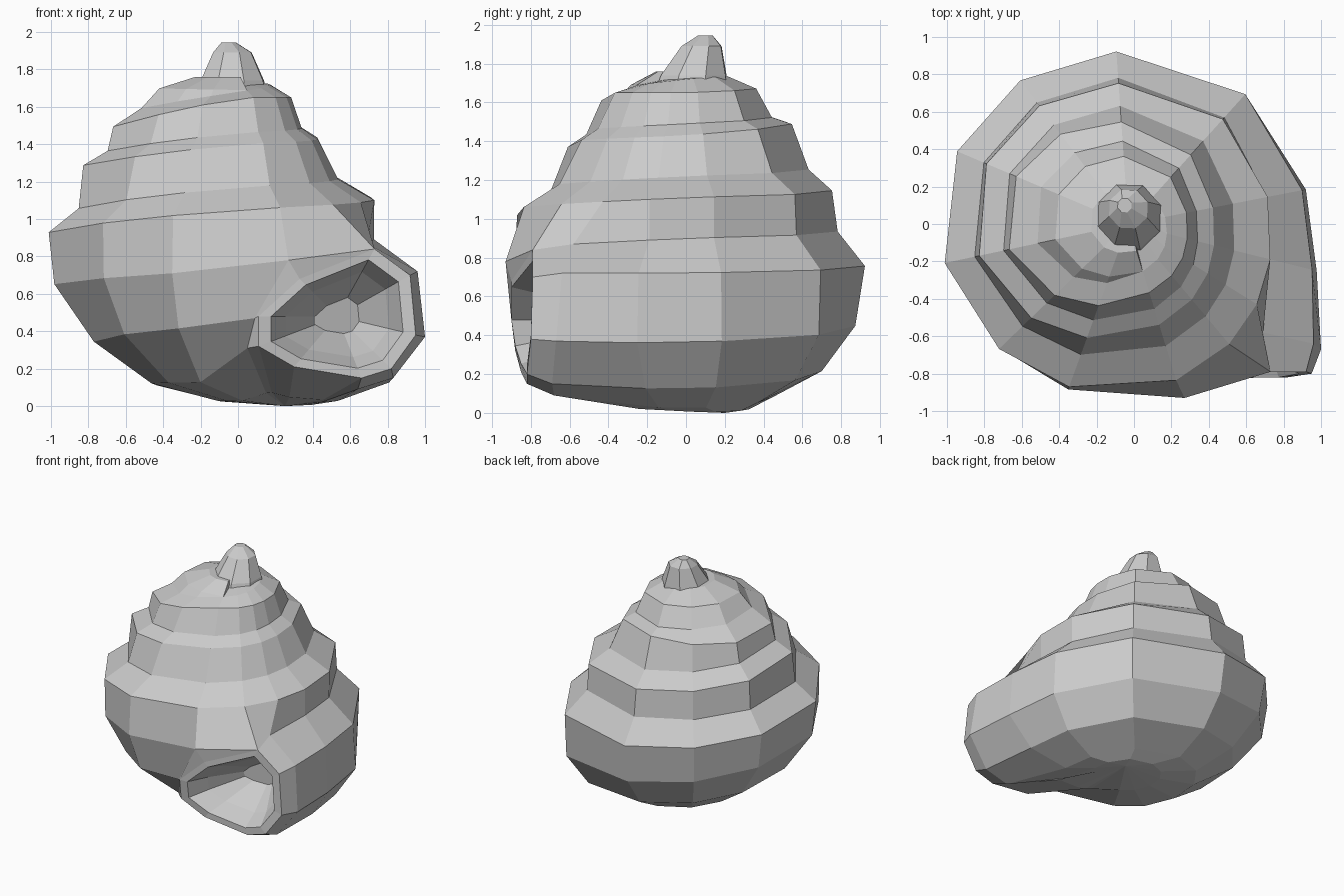
import bpy, bmesh
from math import sin, cos, radians, floor
from mathutils import Vector

cube = bpy.data.objects.get("Cube")
if cube:
    bpy.data.objects.remove(cube)

grey = bpy.data.materials.new("shell_grey")
grey.use_nodes = True
grey.diffuse_color = (0.6, 0.6, 0.6, 1)
grey.node_tree.nodes["Principled BSDF"].inputs["Base Color"].default_value = (0.6, 0.6, 0.6, 1)

# Column headings around one turn, in degrees clockwise from +x
HEADINGS = [73, 110, 136, 168, 203, 233, 266, 312, 349, 374, 392, 410]
TURN = len(HEADINGS)
FIRST = -3 * TURN

# (radius, height) at each quarter turn; the lists end on the same quarter
SHOULDER = [(.265, 1.69), (.42, 1.70), (.36, 1.67), (.31, 1.65),
            (.40, 1.65), (.69, 1.47), (.54, 1.49), (.45, 1.43),
            (.59, 1.40), (.85, 1.27), (.75, 1.14), (.76, 1.11),
            (.90, 1.05), (1.02, .91), (.92, .75), (.95, .72), (1.35, .72)]
SUTURE = [(.15, 1.76), (.21, 1.76), (.20, 1.74), (.20, 1.72),
          (.28, 1.68), (.53, 1.58), (.44, 1.52), (.36, 1.49),
          (.50, 1.46), (.71, 1.35), (.63, 1.25), (.56, 1.22),
          (.71, 1.17), (.86, 1.04), (.78, .93), (.75, .90), (.95, .84)]
MID = [(.93, .73), (.98, .64), (.87, .44), (.98, .36), (1.35, .37)]
LOW = [(.87, .44), (.74, .33), (.70, .21), (.82, .12), (1.1, .16)]
BASE = [(.52, .13), (.43, .12), (.45, .08), (.55, .02), (.75, .07)]

# Rim of the opening, from its top round the outer side to the inner side
LIP = [Vector(p) for p in [
    (.73, -.79, .84), (.92, -.79, .70), (.95, -.80, .38), (.82, -.82, .20),
    (.66, -.82, .15), (.30, -.85, .21), (.11, -.88, .32), (.11, -.90, .48),
    (.33, -.90, .68)]]
# Fuller section of the whorl just behind the rim
FLARE = [Vector(p) for p in [
    (.69, -.58, .87), (.96, -.64, .72), (1.0, -.67, .37), (.83, -.69, .15),
    (.64, -.68, .09)]]


def spiral(table, col):
    """Point of a spiral row at a column number."""
    angle = HEADINGS[col % TURN] + 360 * (col // TURN)
    pos = (angle - 90) / 90 + len(table) - 5
    pos = min(max(pos, 0), len(table) - 1.001)
    i = floor(pos)
    r, z = Vector(table[i]).lerp(Vector(table[i + 1]), pos - i)
    return Vector((r * cos(radians(angle)) - .03, -r * sin(radians(angle)), z))


def finish(bm, name):
    bmesh.ops.remove_doubles(bm, verts=bm.verts, dist=0.0005)
    bmesh.ops.recalc_face_normals(bm, faces=bm.faces)
    mesh = bpy.data.meshes.new(name)
    bm.to_mesh(mesh)
    bm.free()
    mesh.materials.append(grey)
    ob = bpy.data.objects.new(name, mesh)
    bpy.context.collection.objects.link(ob)


def face(bm, *points):
    bm.faces.new([bm.verts.new(p) for p in points])


def strip(bm, upper, lower):
    for i in range(len(upper) - 1):
        face(bm, upper[i], upper[i + 1], lower[i + 1], lower[i])


# Spiral rows
cols = range(FIRST, TURN)
suture = {c: spiral(SUTURE, c) for c in cols}
shoulder = {c: spiral(SHOULDER, c) for c in cols}
mid, low, base = [[spiral(t, c) for c in range(TURN)] for t in (MID, LOW, BASE)]

# The last columns meet the rim; the first tucks in beside it
for c, section in ((TURN - 2, FLARE), (TURN - 1, LIP)):
    suture[c], shoulder[c], mid[c], low[c], base[c] = section[:5]
mid[0], low[0], base[0] = (Vector(p) for p in
                           [(.27, -.93, .78), (.09, -.88, .47), (.05, -.82, .31)])

# Spire: sloping ledge and wall of every whorl
bm = bmesh.new()
strip(bm, [suture[c] for c in cols], [shoulder[c] for c in cols])
wall = range(FIRST, 1)
strip(bm, [shoulder[c] for c in wall],
      [suture[c + TURN] if c < 0 else mid[0] for c in wall])

# Crown closes the first whorl
crown = Vector((-.03, .05, 1.75))
for c in range(FIRST, FIRST + TURN):
    face(bm, crown, suture[c], suture[c + 1])
face(bm, crown, suture[FIRST], shoulder[FIRST], suture[FIRST + TURN])

# Body whorl
strip(bm, [shoulder[c] for c in range(TURN)], mid)
strip(bm, mid, low)
strip(bm, low, base)

# Rounded underside
pole = Vector((.25, .2, 0))
ring = base + LIP[5:7] + [base[0]]
sole = [p.lerp(pole, .5) for p in ring]
for p in sole:
    p.z *= .45
strip(bm, ring, sole)
for a, b in zip(sole, sole[1:]):
    face(bm, pole, a, b)

# Inner side of the opening joins the body
face(bm, mid[0], LIP[8], LIP[0])
strip(bm, [mid[0], low[0], base[0]], [LIP[8], LIP[7], LIP[6]])

# Flat rim and narrowing hollow
middle = Vector((.53, 0, .48))
rings = [LIP]
for scale, depth in ((.84, 0), (.66, .15), (.28, .38)):
    loop = []
    for p in LIP:
        q = middle + (p - middle) * scale
        q.y = p.y + depth
        loop.append(q)
    rings.append(loop)
for a, b in zip(rings, rings[1:]):
    strip(bm, a + a[:1], b + b[:1])
face(bm, *rings[-1])
finish(bm, "shell_body")

# Blunt tip
bm = bmesh.new()
levels = []
for x, y, r, z in ((-.03, .03, .20, 1.66), (-.03, .04, .18, 1.74),
                   (-.03, .08, .11, 1.89), (-.05, .10, .04, 1.945)):
    levels.append([Vector((x + r * cos(radians(a)), y + r * sin(radians(a)), z))
                   for a in range(20, 380, 45)])
for a, b in zip(levels, levels[1:]):
    strip(bm, a + a[:1], b + b[:1])
face(bm, *levels[-1])
face(bm, *levels[0])
finish(bm, "shell_tip")
